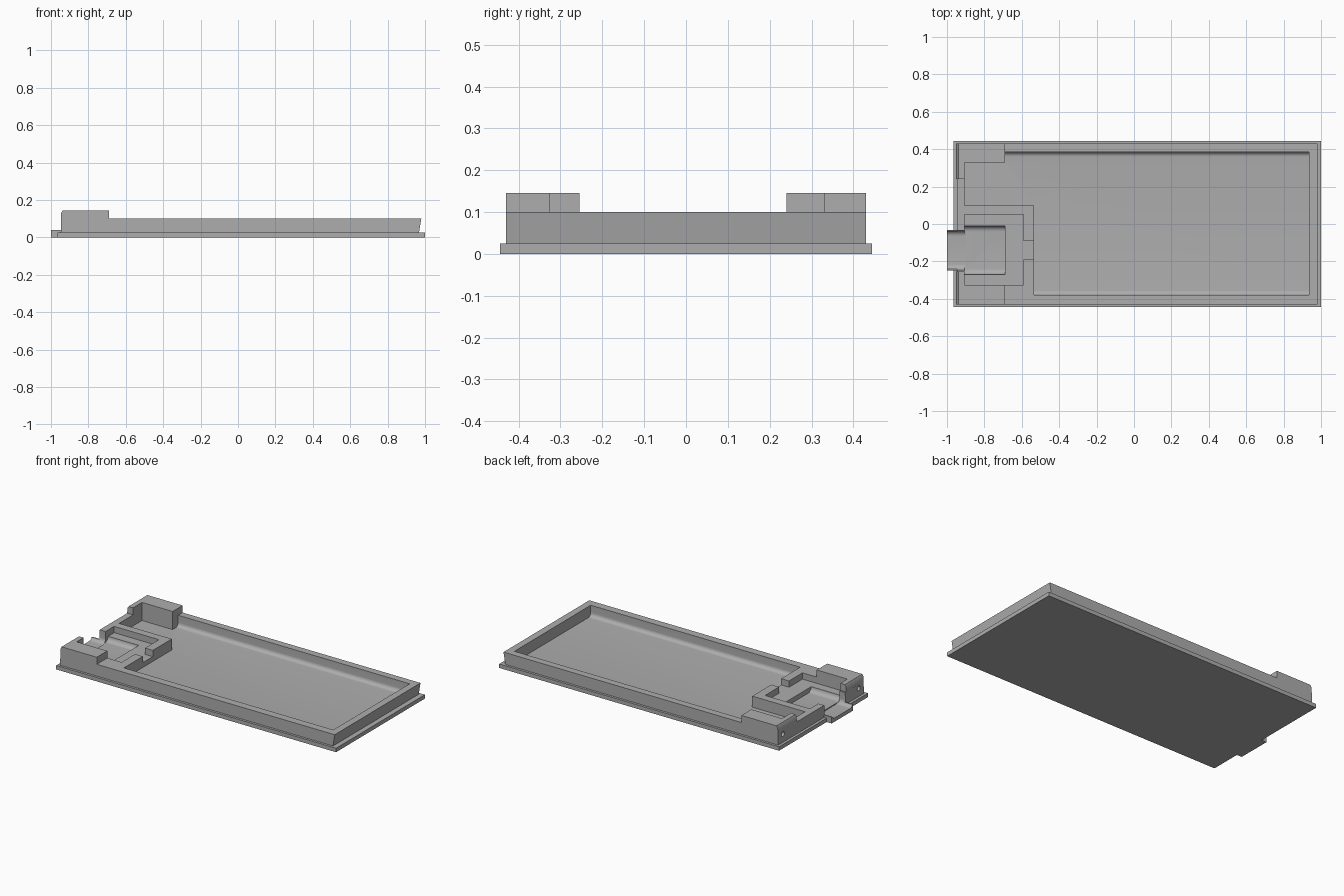
import bpy
import bmesh
import math
from mathutils import Matrix

cube = bpy.data.objects.get("Cube")
if cube:
    bpy.data.objects.remove(cube, do_unlink=True)

grey = bpy.data.materials.new("plain_grey")
grey.use_nodes = True
COLOUR = (0.42, 0.42, 0.42, 1)
grey.diffuse_color = COLOUR
grey.node_tree.nodes["Principled BSDF"].inputs["Base Color"].default_value = COLOUR


def make_object(name, bm):
    bmesh.ops.recalc_face_normals(bm, faces=bm.faces[:])
    mesh = bpy.data.meshes.new(name)
    bm.to_mesh(mesh)
    bm.free()
    mesh.materials.append(grey)
    obj = bpy.data.objects.new(name, mesh)
    bpy.context.collection.objects.link(obj)
    return obj


def prism(name, points, axis, start, end):
    """Extrude an (x, z) profile along y, or a (y, z) profile along x."""
    bm = bmesh.new()
    place = (lambda a, b: (a, start, b)) if axis == "y" else (lambda a, b: (start, a, b))
    face = bm.faces.new([bm.verts.new(place(a, b)) for a, b in points])
    moved = bmesh.ops.extrude_face_region(bm, geom=[face])["geom"]
    step = (0, end - start, 0) if axis == "y" else (end - start, 0, 0)
    bmesh.ops.translate(bm, vec=step,
                        verts=[g for g in moved if isinstance(g, bmesh.types.BMVert)])
    return make_object(name, bm)


def box(name, x0, x1, y0, y1, z0, z1):
    return prism(name, [(y0, z0), (y1, z0), (y1, z1), (y0, z1)], "x", x0, x1)


def trough(name, x0, x1, y0, y1, z, r_low, r_high, top=0.3):
    """Open-topped cutter along x with rounded bottom edges."""
    points = [(y0, top)]
    for cy, r, first in ((y0 + r_low, r_low, math.pi), (y1 - r_high, r_high, 1.5 * math.pi)):
        if r == 0:
            points.append((cy, z))
            continue
        for i in range(9):
            a = first + i * math.pi / 16
            points.append((cy + r * math.cos(a), z + r + r * math.sin(a)))
    points.append((y1, top))
    return prism(name, points, "x", x0, x1)


def combine(target, tool, operation):
    mod = target.modifiers.new("shape", "BOOLEAN")
    mod.operation = operation
    mod.solver = "EXACT"
    mod.object = tool
    depsgraph = bpy.context.evaluated_depsgraph_get()
    result = bpy.data.meshes.new_from_object(target.evaluated_get(depsgraph))
    target.modifiers.clear()
    target.data = result
    bpy.data.objects.remove(tool, do_unlink=True)


# Flanged base plate
tray = box("case_tray", -0.965, 1, -0.445, 0.445, 0, 0.025)

# Solid wall block, leaning outward at the far end
wall = prism("wall", [(-0.948, 0.01), (0.965, 0.01), (0.98, 0.1), (-0.946, 0.1)],
             "y", -0.43, 0.43)

# Tall corner blocks with a chamfered end
corner = [(-0.948, 0.015), (-0.69, 0.015), (-0.69, 0.145), (-0.937, 0.145), (-0.945, 0.13)]
back_corner = prism("back_corner", corner, "y", 0.24, 0.43)
front_corner = prism("front_corner", corner, "y", -0.43, -0.255)

# Cable tongue sticking out of the end
tongue = box("tongue", -1, -0.91, -0.248, -0.032, 0, 0.04)

for part in (wall, back_corner, front_corner, tongue):
    combine(tray, part, "UNION")

FLOOR = 0.03
cutters = [
    # Main tray and its extension beside the connector cradle
    trough("main_pocket", -0.535, 0.935, -0.38, 0.385, FLOOR, 0.025, 0.025),
    trough("side_pocket", -0.69, -0.53, 0.1, 0.385, FLOOR, 0, 0.025),
    trough("corner_pocket", -0.905, -0.685, 0.1, 0.33, FLOOR, 0, 0),
    # Stepped connector cradle with its inner slot
    box("cradle_step", -0.905, -0.59, -0.325, 0.05, 0.06, 0.3),
    box("cradle_slot", -0.6, -0.5, -0.19, -0.09, 0.06, 0.3),
    trough("cradle_deep", -0.905, -0.69, -0.27, -0.01, FLOOR, 0.03, 0.03),
    trough("cable_channel", -1.1, -0.9, -0.245, -0.035, FLOOR - 0.006, 0.03, 0.03),
]

# Blind screw holes in the corner blocks
for y in (-0.38, 0.38):
    bm = bmesh.new()
    bmesh.ops.create_cone(bm, cap_ends=True, segments=24, radius1=0.015, radius2=0.015,
                          depth=0.2,
                          matrix=Matrix.Translation((-0.95, y, 0.076))
                          @ Matrix.Rotation(math.pi / 2, 4, "Y"))
    cutters.append(make_object("screw_hole", bm))

for cutter in cutters:
    combine(tray, cutter, "DIFFERENCE")

bpy.ops.object.select_all(action="DESELECT")
tray.select_set(True)
bpy.context.view_layer.objects.active = tray
bpy.ops.object.shade_smooth_by_angle(angle=math.radians(30))
